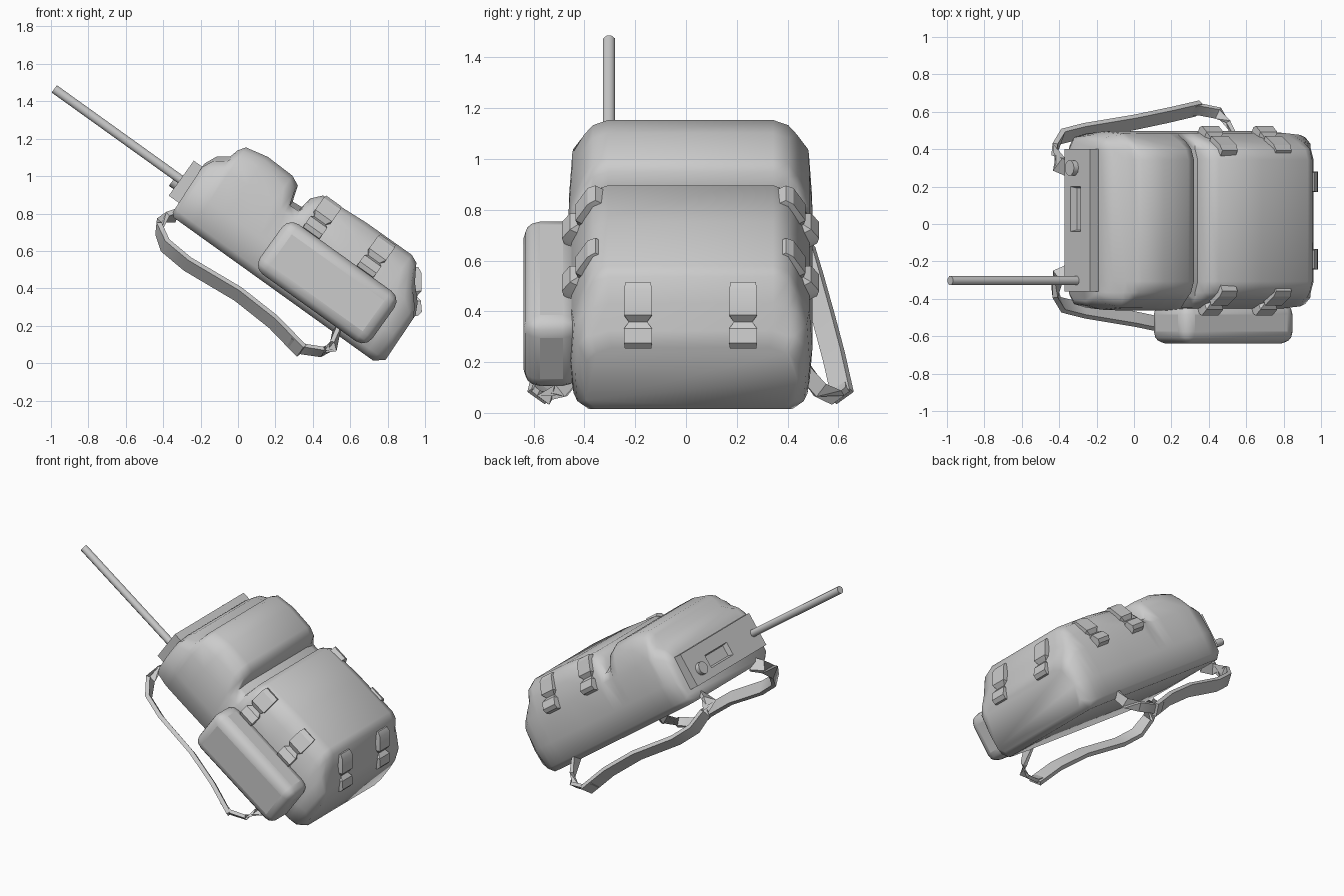
import bpy, bmesh, math
from mathutils import Vector

cube = bpy.data.objects.get("Cube")
if cube:
    bpy.data.objects.remove(cube, do_unlink=True)

grey = bpy.data.materials.new("canvas_grey")
grey.use_nodes = True
COL = (0.6, 0.6, 0.6, 1)
grey.diffuse_color = COL
grey.node_tree.nodes["Principled BSDF"].inputs["Base Color"].default_value = COL

# Pack frame: u runs down the back panel, v points out of the pack front
U = Vector((0.813, 0, -0.583)).normalized()
V = Vector((0.583, 0, 0.813)).normalized()
Y = Vector((0, 1, 0))
ORIGIN = Vector((-0.36, 0, 0.79))
CY = 0.018


def local(u, y, v):
    return ORIGIN + U * u + Y * y + V * v


def finish(name, bm, angle=40):
    bmesh.ops.recalc_face_normals(bm, faces=bm.faces)
    me = bpy.data.meshes.new(name)
    bm.to_mesh(me)
    bm.free()
    ob = bpy.data.objects.new(name, me)
    bpy.context.collection.objects.link(ob)
    me.materials.append(grey)
    bpy.ops.object.select_all(action='DESELECT')
    ob.select_set(True)
    bpy.context.view_layer.objects.active = ob
    if angle:
        bpy.ops.object.shade_smooth_by_angle(angle=math.radians(angle))
    return ob


def loft(name, rings, angle=40):
    """Skin a list of closed point rings and cap both ends."""
    bm = bmesh.new()
    loops = [[bm.verts.new(p) for p in r] for r in rings]
    n = len(loops[0])
    for a, b in zip(loops, loops[1:]):
        for i in range(n):
            j = (i + 1) % n
            bm.faces.new((a[i], a[j], b[j], b[i]))
    bm.faces.new(loops[0])
    bm.faces.new(loops[-1][::-1])
    return finish(name, bm, angle)


def box_bm(u0, u1, y0, y1, v0, v1):
    bm = bmesh.new()
    bmesh.ops.create_cube(bm, size=1)
    for v in bm.verts:
        c = v.co
        v.co = local(u1 if c.x > 0 else u0, y1 if c.y > 0 else y0, v1 if c.z > 0 else v0)
    return bm


def rod(name, u0, u1, y, v, r, sides):
    rings = []
    for u in (u0, u1):
        rings.append([local(u, y + r * math.cos(a), v + r * math.sin(a))
                      for a in (math.tau * (i + 0.5) / sides for i in range(sides))])
    return loft(name, rings, 50)


# Main bag: back u, front u, front height, shoulder height, back offset, half width
stations = [
    (0.00, -0.015, 0.33, 0.27, 0.02, 0.43),
    (0.02, 0.017, 0.40, 0.32, 0.00, 0.455),
    (0.08, 0.075, 0.44, 0.36, 0, 0.47),
    (0.10, 0.088, 0.49, 0.37, 0, 0.475),
    (0.13, 0.115, 0.53, 0.37, 0, 0.478),
    (0.24, 0.24, 0.557, 0.37, 0, 0.48),
    (0.41, 0.405, 0.552, 0.37, 0, 0.48),
    (0.45, 0.46, 0.526, 0.37, 0, 0.48),
    (0.48, 0.487, 0.44, 0.37, 0, 0.48),
    (0.54, 0.543, 0.445, 0.37, 0, 0.48),
    (0.57, 0.555, 0.51, 0.37, 0, 0.48),
    (0.61, 0.60, 0.561, 0.37, 0, 0.48),
    (0.87, 0.87, 0.578, 0.37, 0, 0.48),
    (1.17, 1.17, 0.58, 0.37, 0, 0.48),
    (1.23, 1.215, 0.56, 0.37, 0, 0.475),
    (1.28, 1.27, 0.47, 0.37, 0, 0.47),
    (1.33, 1.345, 0.39, 0.32, 0, 0.455),
    (1.385, 1.375, 0.33, 0.27, 0.04, 0.42),
]
rings = []
for ub, uf, h, m, v0, w in stations:
    f = min(0.385, w - 0.05)
    half = [(0.88 * w, v0), (0.98 * w, v0 + 0.04), (w, 0.18), (0.975 * w, m),
            ((w * 0.95 + f) / 2, (m + h) / 2 + 0.01), (f, h - 0.025), (f - 0.06, h)]
    pts = half + [(-y, v) for y, v in reversed(half)]
    rings.append([local(ub + (uf - ub) * v / h, CY + y, v) for y, v in pts])
loft("main_bag", rings, 60)

# Side pouch on the right
pouch = finish("side_pouch", box_bm(0.52, 1.26, -0.64, -0.42, 0.03, 0.36), 60)
bev = pouch.modifiers.new("rounding", 'BEVEL')
bev.width, bev.segments = 0.065, 3

# Radio unit on the top end, with a recessed window
bm = box_bm(-0.07, 0.04, -0.36, 0.40, 0.08, 0.31)
bm.normal_update()
face = min(bm.faces, key=lambda f: f.normal.dot(U))
bmesh.ops.inset_region(bm, faces=[face], thickness=0.06)
for v in face.verts:
    c = v.co - ORIGIN
    v.co = local(c.dot(U), 0.20 if c.y > 0 else -0.04, 0.225 if c.dot(V) > 0.19 else 0.135)
bmesh.ops.inset_region(bm, faces=[face], thickness=0.012, depth=-0.035)
finish("radio_unit", bm, 0)
rod("radio_knob", -0.10, -0.06, 0.30, 0.165, 0.042, 10)
rod("antenna", -0.90, -0.05, -0.303, 0.187, 0.026, 8)


def clip(name, a, b, width, normal):
    """Buckle strap pinched in the middle."""
    rings = []
    for t, hw, th in ((0, 0.05, 0.012), (0.12, 0.055, 0.03), (0.5, 0.055, 0.032), (0.6, 0.036, 0.008),
                      (0.7, 0.055, 0.03), (0.92, 0.055, 0.036), (1, 0.052, 0.015)):
        c = a.lerp(b, t)
        rings.append([c + width * s * hw + normal * o
                      for s, o in ((-1, -0.03), (1, -0.03), (1, th), (-1, th))])
    loft(name, rings, 30)


# Side and bottom buckles
for side, s in (("left", 1), ("right", -1)):
    for i, u in enumerate((0.665, 1.02)):
        clip(f"{side}_buckle_{i + 1}", local(u, CY + s * 0.365, 0.565), local(u, CY + s * 0.485, 0.355),
             U, (V * 0.5 + Y * s * 0.87))
    clip(f"{side}_bottom_buckle", local(1.226, CY + s * 0.207, 0.54), local(1.375, CY + s * 0.207, 0.325),
         Y, Vector((1, 0, 0.05)))


def ribbon(name, path, ref, hw, th):
    """Flat webbing swept along a path, facing roughly along ref."""
    rings = []
    for i, p in enumerate(path):
        t = (path[min(i + 1, len(path) - 1)] - path[max(i - 1, 0)]).normalized()
        side = t.cross(ref).normalized()
        nrm = side.cross(t)
        rings.append([p + side * a * hw + nrm * b * th for a, b in ((-1, -1), (1, -1), (1, 1), (-1, 1))])
    loft(name, rings, 45)


# Shoulder straps: padded upper part and thin lower webbing
upper = [(-0.33, 0.27, 0.79), (-0.40, 0.30, 0.78), (-0.425, 0.38, 0.72), (-0.39, 0.45, 0.63),
         (-0.27, 0.48, 0.53), (0.0, 0.525, 0.37), (0.19, 0.565, 0.22), (0.34, 0.60, 0.065)]
lower = [(0.28, 0.59, 0.12), (0.35, 0.595, 0.075), (0.45, 0.575, 0.06), (0.51, 0.51, 0.09), (0.53, 0.43, 0.19)]
for side, s in (("left", 1), ("right", -1)):
    ref = -V * 0.75 + Y * s * 0.66
    ribbon(f"{side}_shoulder_strap", [Vector((x, CY + s * y, z)) for x, y, z in upper], ref, 0.045, 0.014)
    ribbon(f"{side}_lower_strap", [Vector((x, CY + s * y, z)) for x, y, z in lower], ref, 0.032, 0.012)
